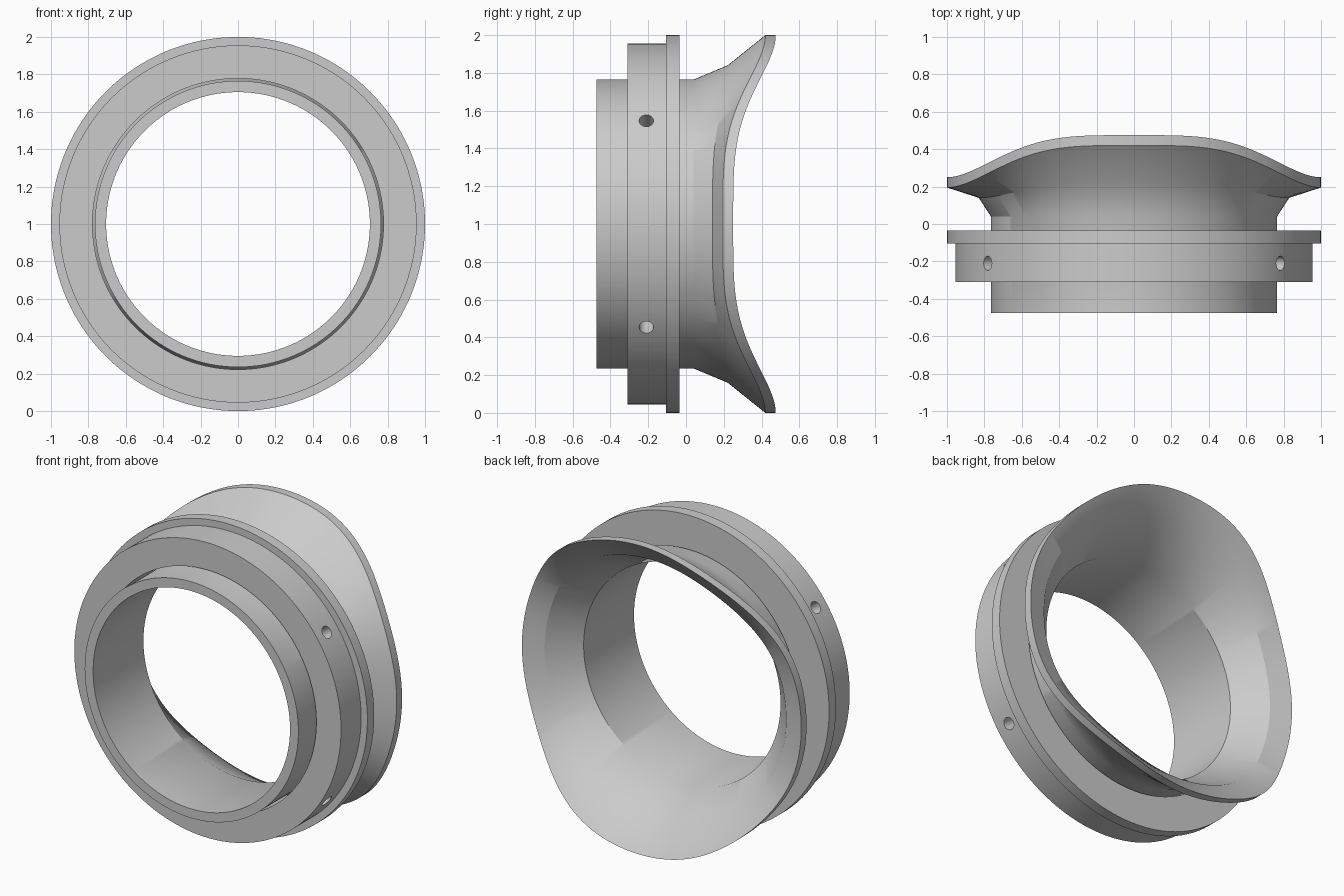
import bpy
import bmesh
from math import sin, cos, pi, radians
from mathutils import Matrix, Vector

old = bpy.data.objects.get("Cube")
if old:
    bpy.data.objects.remove(old, do_unlink=True)

SEGMENTS = 160
CENTRE = Vector((0, 0, 1))

grey = bpy.data.materials.new("plain grey")
grey.use_nodes = True
grey.diffuse_color = (0.6, 0.6, 0.6, 1)
grey.node_tree.nodes["Principled BSDF"].inputs["Base Color"].default_value = (0.6, 0.6, 0.6, 1)


def finish(name, bm):
    bmesh.ops.recalc_face_normals(bm, faces=bm.faces)
    mesh = bpy.data.meshes.new(name)
    bm.to_mesh(mesh)
    bm.free()
    mesh.materials.append(grey)
    ob = bpy.data.objects.new(name, mesh)
    bpy.context.collection.objects.link(ob)
    return ob


def smooth(ob):
    bpy.ops.object.select_all(action='DESELECT')
    ob.select_set(True)
    bpy.context.view_layer.objects.active = ob
    bpy.ops.object.shade_smooth_by_angle(angle=radians(30))


def ring(name, profile):
    """Sweep a closed (radius, y) profile, which may vary with angle, about the y axis."""
    bm = bmesh.new()
    loops = []
    for i in range(SEGMENTS):
        a = 2 * pi * i / SEGMENTS
        loops.append([bm.verts.new(CENTRE + Vector((r * cos(a), y, r * sin(a))))
                      for r, y in profile(a)])
    for i, here in enumerate(loops):
        there = loops[(i + 1) % SEGMENTS]
        for j in range(len(here)):
            k = (j + 1) % len(here)
            bm.faces.new((here[j], here[k], there[k], there[j]))
    return finish(name, bm)


def eyecup_profile(a):
    # Rim sweeps back at the top and bottom and dips at the sides
    s = sin(a) ** 2
    t = s * s * (3 - 2 * s)
    rim = 0.25 + 0.225 * t
    return [(0.705, -0.475), (0.765, -0.475), (0.765, 0.04),
            (0.83 + 0.01 * t, 0.14 + 0.08 * t), (1, rim - 0.055), (1, rim),
            (0.865, rim - 0.04 - 0.075 * t), (0.705, 0.04)]


def collar_profile(a):
    return [(0.778, -0.31), (0.955, -0.31), (0.955, -0.105),
            (1, -0.105), (1, -0.035), (0.778, -0.035)]


# Tube with flared saddle-shaped rim
flared_tube = ring("flared_tube", eyecup_profile)

# Loose stepped collar around the tube
collar = ring("stepped_collar", collar_profile)

# Four radial screw holes through the collar
bm = bmesh.new()
for sx in (-1, 1):
    for sz in (-1, 1):
        out = Vector((sx * 0.82, 0, sz * 0.573)).normalized()
        turn = out.to_track_quat('Z', 'Y').to_matrix().to_4x4()
        place = Matrix.Translation(CENTRE + out * 0.88 + Vector((0, -0.21, 0)))
        bmesh.ops.create_cone(bm, cap_ends=True, segments=32, radius1=0.038,
                              radius2=0.038, depth=0.3, matrix=place @ turn)
cutter = finish("hole_cutter", bm)
cutter.hide_render = True

cut = collar.modifiers.new("screw_holes", 'BOOLEAN')
cut.operation = 'DIFFERENCE'
cut.solver = 'EXACT'
cut.object = cutter
bpy.context.view_layer.objects.active = collar
bpy.ops.object.modifier_apply(modifier=cut.name)
bpy.data.objects.remove(cutter, do_unlink=True)

for part in (flared_tube, collar):
    smooth(part)
